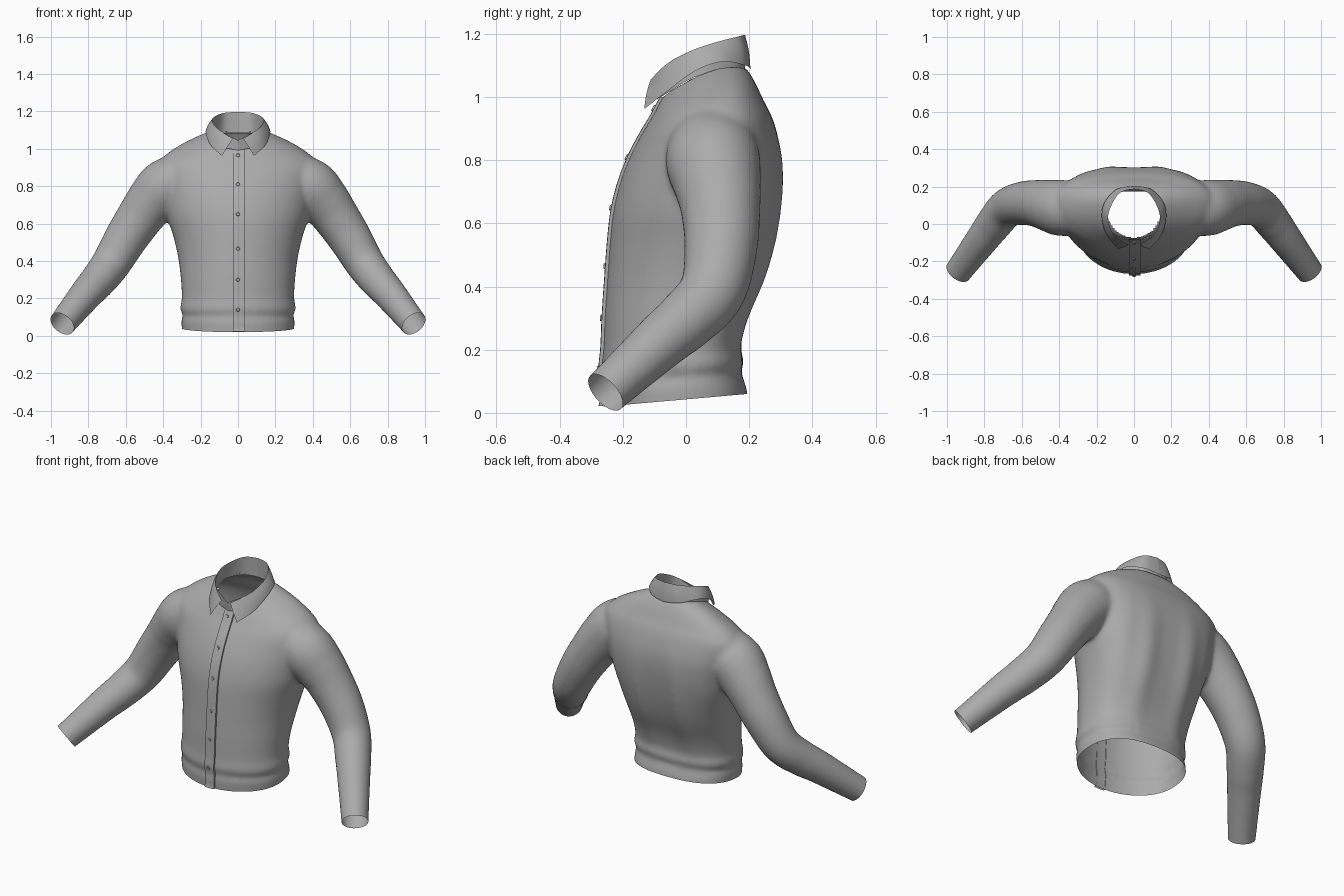
import bpy, bmesh, math
from mathutils import Vector
from mathutils.bvhtree import BVHTree

if "Cube" in bpy.data.objects:
    bpy.data.objects.remove(bpy.data.objects["Cube"])

cloth = bpy.data.materials.new("grey_cloth")
cloth.diffuse_color = (0.41, 0.41, 0.41, 1)
cloth.use_nodes = True
cloth.node_tree.nodes["Principled BSDF"].inputs["Base Color"].default_value = cloth.diffuse_color


def finish(bm, name, angle=40):
    me = bpy.data.meshes.new(name)
    bm.to_mesh(me)
    bm.free()
    me.materials.append(cloth)
    ob = bpy.data.objects.new(name, me)
    bpy.context.collection.objects.link(ob)
    bpy.ops.object.select_all(action='DESELECT')
    ob.select_set(True)
    bpy.context.view_layer.objects.active = ob
    bpy.ops.object.shade_smooth_by_angle(angle=math.radians(angle))
    return ob


def spline(pts, n):
    """Catmull-Rom through tuples of any length, n samples per span."""
    out = []
    for i in range(len(pts) - 1):
        p = [pts[max(i - 1, 0)], pts[i], pts[i + 1], pts[min(i + 2, len(pts) - 1)]]
        for k in range(n):
            t = k / n
            out.append(tuple(0.5 * (2 * b + (c - a) * t + (2 * a - 5 * b + 4 * c - d) * t * t
                       + (3 * b - a - 3 * c + d) * t ** 3) for a, b, c, d in zip(*p)))
    return out + [tuple(pts[-1])]


def loft(bm, rows, closed=False, cap=False):
    vs = [[bm.verts.new(p) for p in r] for r in rows]
    n = len(rows[0])
    for a, b in zip(vs, vs[1:]):
        for j in range(n if closed else n - 1):
            k = (j + 1) % n
            bm.faces.new((a[j], a[k], b[k], b[j]))
    if cap:
        bm.faces.new(vs[0][::-1])
        bm.faces.new(vs[-1])


# Torso sections: half width, front y, front z, back y, back z, side z
SECTIONS = [
    (.300, -.258, -.08, .198, -.04, -.06), (.300, -.262, .02, .195, .06, .03),
    (.303, -.265, .075, .184, .10, .085), (.294, -.258, .105, .176, .13, .11),
    (.309, -.269, .14, .186, .165, .145), (.300, -.262, .20, .180, .21, .20),
    (.305, -.258, .30, .205, .30, .30), (.320, -.250, .42, .256, .42, .42),
    (.345, -.242, .53, .288, .53, .53), (.380, -.230, .64, .306, .64, .64),
    (.400, -.205, .74, .312, .74, .74), (.420, -.168, .83, .304, .83, .83),
    (.430, -.130, .90, .275, .93, .915), (.375, -.105, .94, .245, .99, .975),
    (.300, -.092, .965, .222, 1.04, 1.02), (.220, -.083, .985, .205, 1.07, 1.058),
    (.150, -.075, 1.00, .190, 1.095, 1.085)]


def torso_ring(w, yf, zf, yb, zb, zs):
    ring = []
    c = (yf + yb) / 2 + .02 * min(max(zs, 0), 1)
    for i in range(72):
        a = 2 * math.pi * i / 72
        co, s = math.cos(a), math.sin(a)
        e = 2.0 if s < 0 else 2.5
        x = w * math.copysign(abs(co) ** (2 / e), co)
        h = math.copysign(abs(s) ** (2 / e), s)
        y = c + (yb - c) * h if s > 0 else c + (c - yf) * h
        if s > 0 and .1 < zs < .9:          # spine hollow and soft back folds
            f = math.sin(math.pi * (zs - .1) / .8)
            y -= .02 * f * math.exp(-(x / .07) ** 2)
            y += .004 * f * math.cos(x * 45) * s
        z = zf + (zb - zf) * (h + 1) / 2 + (zs - (zf + zb) / 2) * (1 - h * h)
        ring.append((x, y, z))
    return ring


# Sleeve path: x, y, z, radius
SLEEVE = [(.25, .08, .86, .13), (.38, .085, .80, .15), (.46, .10, .72, .138),
          (.52, .11, .64, .126), (.60, .11, .52, .116), (.68, .083, .385, .105),
          (.75, 0, .293, .097), (.81, -.08, .225, .089), (.94, -.255, .065, .073),
          (.99, -.322, .004, .071)]


def sleeve_rings(side):
    pts = spline(SLEEVE, 6)
    rings = []
    for i, p in enumerate(pts):
        q0, q1 = pts[max(i - 1, 0)], pts[min(i + 1, len(pts) - 1)]
        t = (Vector(q1[:3]) - Vector(q0[:3])).normalized()
        u = t.cross(Vector((0, 1, 0))).normalized()
        v = t.cross(u)
        ring = []
        for k in range(32):
            a = 2 * math.pi * k / 32
            c = Vector(p[:3]) + p[3] * (math.cos(a) * u + math.sin(a) * v)
            ring.append((c.x * side, c.y, c.z))
        rings.append(ring if side > 0 else ring[::-1])
    return rings


# Shirt body: torso and sleeves fused by remeshing, then opened up
bm = bmesh.new()
loft(bm, [torso_ring(*s) for s in spline(SECTIONS, 4)], True, True)
for side in (1, -1):
    loft(bm, sleeve_rings(side), True, True)
# make every solid face outward
bmesh.ops.recalc_face_normals(bm, faces=bm.faces)
temp = finish(bm, "body_solid")
mod = temp.modifiers.new("fuse", 'REMESH')
mod.mode, mod.voxel_size = 'VOXEL', .011
mod = temp.modifiers.new("soften", 'SMOOTH')
mod.factor, mod.iterations = .5, 14
dg = bpy.context.evaluated_depsgraph_get()
bm = bmesh.new()
bm.from_mesh(temp.evaluated_get(dg).to_mesh())
bpy.data.objects.remove(temp)


def cut(co, no, keep):
    fs = [f for f in bm.faces if keep(f.calc_center_median())]
    es = {e for f in fs for e in f.edges}
    vs = {v for f in fs for v in f.verts}
    bmesh.ops.bisect_plane(bm, geom=fs + list(es) + list(vs), plane_co=co,
                           plane_no=no, clear_outer=True)


# Hem, cuff and neck openings
cut((0, -.26, .02), (0, .04, -.455), lambda c: abs(c.x) < .45 and c.z < .2)
for s in (1, -1):
    cut((.94 * s, -.255, .065), (.486 * s, -.645, -.589), lambda c: c.x * s > .7)
neck = [f for f in bm.faces if f.calc_center_median().z > .93 and
        (f.calc_center_median().x / .142) ** 2 + ((f.calc_center_median().y - .058) / .13) ** 2 < 1]
bmesh.ops.delete(bm, geom=neck, context='FACES')
tree = BVHTree.FromBMesh(bm)
finish(bm, "shirt_body", 60)


def front_y(x, z):
    hit = tree.ray_cast(Vector((x, -1, z)), Vector((0, 1, 0)))[0]
    return hit.y if hit and hit.y < 0 else -.085


# Button placket: a raised strip following the chest
bm = bmesh.new()
rows = []
for i in range(61):
    z = .022 + (1.0 - .022) * i / 60
    zz = min(max(z, .03), .975)
    y = front_y(0, zz) - (z - zz) * -.6
    rows.append([(-.026, y + .004, z), (-.026, y - .008, z), (0, y - .010, z),
                 (.034, y - .009, z), (.034, y + .004, z)])
loft(bm, rows)
finish(bm, "button_placket", 30)

# Buttons
for i, z in enumerate((.965, .81, .65, .465, .30, .14)):
    bm = bmesh.new()
    bmesh.ops.create_cone(bm, cap_ends=True, segments=16, radius1=.010, radius2=.008, depth=.006)
    slope = math.atan2(front_y(0, z - .02) - front_y(0, min(z + .01, .975)), .03)
    for v in bm.verts:
        x, y, h = v.co
        v.co = Vector((x, front_y(0, z) - .012 - h - y * math.tan(slope), z + y))
    bmesh.ops.recalc_face_normals(bm, faces=bm.faces)
    finish(bm, "button_%d" % (i + 1), 30)

# Collar: half edges from centre back to centre front
FOLD = [(0, .187, 1.197), (.075, .167, 1.192), (.125, .09, 1.172), (.138, .02, 1.148),
        (.105, -.06, 1.105), (.028, -.112, 1.055)]
EDGE = [(0, .204, 1.088), (.09, .188, 1.10), (.158, .115, 1.112), (.172, .03, 1.083),
        (.145, -.06, 1.018), (.085, -.132, .962)]
BASE = [(0, .187, 1.085), (.08, .168, 1.085), (.135, .09, 1.08), (.142, .02, 1.06),
        (.105, -.055, 1.015), (0, -.092, .992)]


def both_sides(half):
    h = spline(half, 8)
    return [(-x, y, z) for x, y, z in h[:0:-1]] + h


def lerp_rows(a, b, n, bulge=0):
    rows = []
    for i in range(n + 1):
        t = i / n
        row = []
        for p, q in zip(a, b):
            v = Vector(p).lerp(Vector(q), t)
            out = Vector((v.x, v.y - .05, 0)).normalized()
            row.append(v + out * bulge * math.sin(math.pi * t))
        rows.append(row)
    return rows


bm = bmesh.new()
loft(bm, lerp_rows(both_sides(EDGE), both_sides(FOLD), 5, .004))
finish(bm, "collar_fall", 50)

bm = bmesh.new()
STAND_TOP = FOLD[:-1] + [(0, -.098, 1.045)]
loft(bm, lerp_rows(both_sides(BASE), both_sides(STAND_TOP), 3))
bmesh.ops.remove_doubles(bm, verts=bm.verts, dist=.0005)
finish(bm, "collar_stand", 50)
